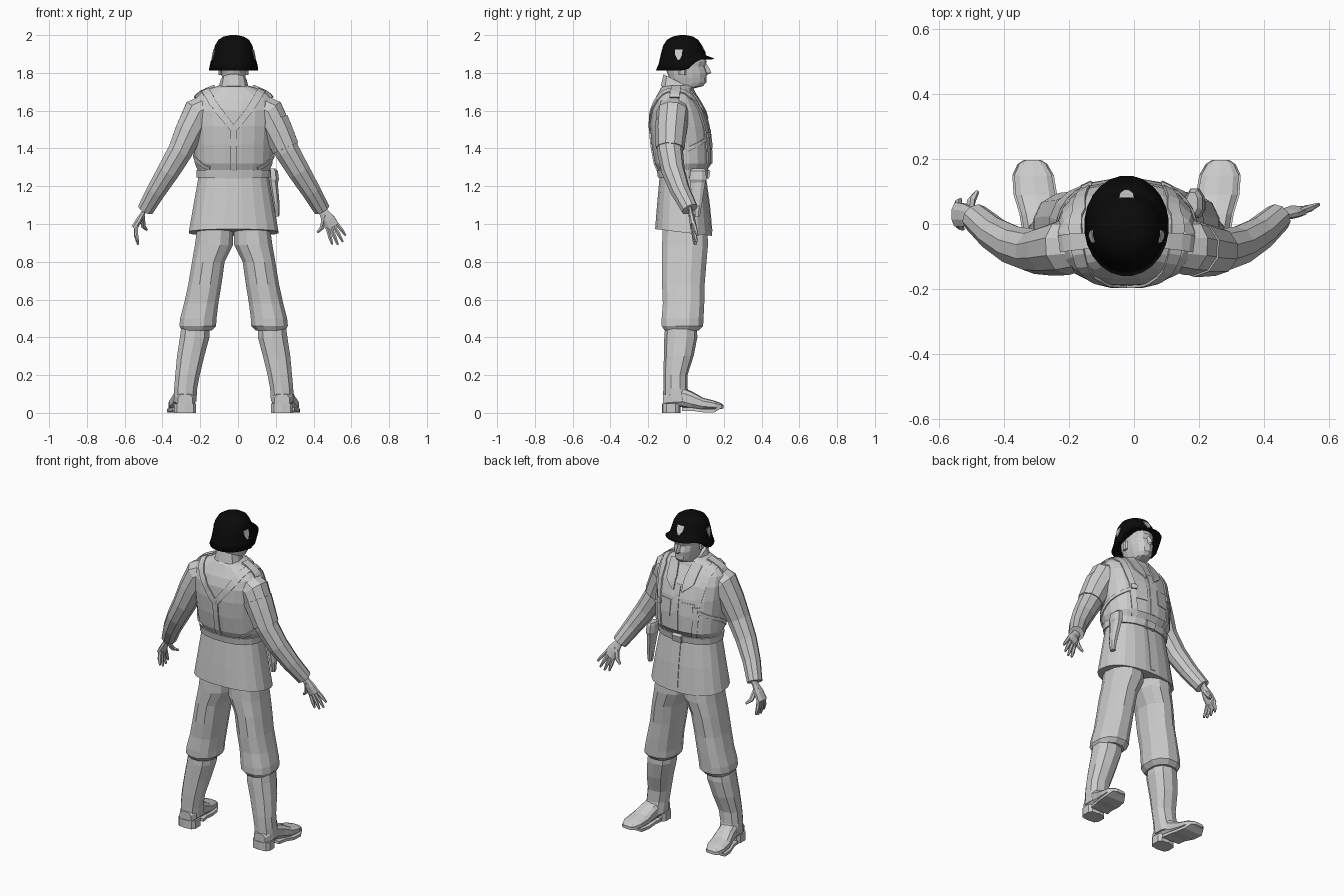
import bpy, bmesh, math
from mathutils import Vector as V
from mathutils.bvhtree import BVHTree

CX = -0.023   # body axis; parts are built symmetric about it


def material(name, r):
    m = bpy.data.materials.new(name)
    m.diffuse_color = (r, r, r, 1)
    return m


GREY = material("uniform grey", 0.6)
BLACK = material("helmet black", 0.003)


def loft(name, rings, mat=GREY, caps=True, smooth=False):
    """Skin a list of equal-length closed rings."""
    bm = bmesh.new()
    vs = [[bm.verts.new(p) for p in r] for r in rings]
    n = len(rings[0])
    for a, b in zip(vs, vs[1:]):
        for i in range(n):
            bm.faces.new((a[i], a[(i + 1) % n], b[(i + 1) % n], b[i]))
    if caps:
        bm.faces.new(vs[0])
        bm.faces.new(vs[-1])
    bmesh.ops.recalc_face_normals(bm, faces=bm.faces)
    for f in bm.faces:
        f.smooth = smooth
    me = bpy.data.meshes.new(name)
    tree = BVHTree.FromBMesh(bm)
    bm.to_mesh(me)
    bm.free()
    me.materials.append(mat)
    ob = bpy.data.objects.new(name, me)
    ob.location.x = CX
    bpy.context.collection.objects.link(ob)
    return ob, tree


def pw(v, e):
    return math.copysign(abs(v) ** e, v)


def ring(z, x0, x1, y0, y1, n=14, e=0.85, tilt=0.0, s=1):
    """Horizontal rounded section given by its extents."""
    out = []
    for i in range(n):
        a = 2 * math.pi * (i + 0.5) / n
        dy = (y1 - y0) / 2 * pw(math.sin(a), e)
        out.append(V((s * ((x0 + x1) / 2 + (x1 - x0) / 2 * pw(math.cos(a), e)),
                      (y0 + y1) / 2 + dy, z + tilt * dy)))
    return out


def body(name, rows, **k):
    return loft(name, [ring(r[0], -r[1], r[1], r[2], r[3], tilt=(r[4] if len(r) > 4 else 0), **k)
                       for r in rows])


def tube(name, pts, n=10, s=1, flat=1.0, wide=V((0, 1, 0))):
    """Tube through (x, y, z, radius) points; flat squashes it across 'wide'."""
    rings = []
    P = [V((s * p[0], p[1], p[2])) for p in pts]
    for i, p in enumerate(pts):
        t = (P[min(i + 1, len(P) - 1)] - P[max(i - 1, 0)]).normalized()
        u = t.cross(wide).normalized()
        v = u.cross(t)
        rings.append([P[i] + p[3] * (flat * math.cos(a) * u + math.sin(a) * v)
                      for a in (2 * math.pi * (k + 0.5) / n for k in range(n))])
    return loft(name, rings)


def strap(name, tree, pts, mat=GREY, s=1, sub=5, out=0.008):
    """Band lying on a surface through (x, y, z, width) points."""
    q = [V((s * p[0], p[1], p[2], p[3])) for p in pts]
    path = [a.lerp(b, k / sub) for a, b in zip(q, q[1:]) for k in range(sub)] + [q[-1]]
    rings = []
    for i, p in enumerate(path):
        loc, nor, _, _ = tree.find_nearest(p.xyz)
        t = (path[min(i + 1, len(path) - 1)] - path[max(i - 1, 0)]).xyz
        w = t.cross(nor).normalized() * p.w / 2
        a, an = tree.find_nearest(loc + w)[:2]
        b, bn = tree.find_nearest(loc - w)[:2]
        rings.append([a - an * .004, a + an * out, b + bn * out, b - bn * .004])
    return loft(name, rings, mat)


# Jacket: z, half width, back y, front y, tilt
jacket, coat = body("jacket", [
    (.955, .24, -.165, .14, -.12), (1.1, .215, -.155, .125), (1.24, .19, -.142, .105),
    (1.285, .192, -.148, .112), (1.32, .208, -.165, .137), (1.42, .212, -.183, .137),
    (1.52, .218, -.192, .125), (1.6, .22, -.188, .1), (1.655, .212, -.17, .068),
    (1.69, .185, -.15, .045), (1.72, .12, -.135, .035), (1.735, .07, -.12, .03)], n=20)
body("collar", [(1.70, .085, -.135, .05, -.35), (1.755, .07, -.122, .035, -.5),
                (1.75, .06, -.112, .025, -.5)], n=12)
body("belt", [(1.245, .198, -.15, .114), (1.285, .2, -.156, .12)], n=20)

# Harness, flaps and pockets lying on the jacket
strap("back_strap", coat, [(0, -.2, 1.5, .034), (0, -.15, 1.28, .034)])
strap("front_flap", coat, [(0, .12, 1.6, .03), (0, .14, 1.32, .03)], out=.004)
strap("skirt_flap", coat, [(0, .11, 1.24, .03), (0, .14, .96, .03)], out=.004)
strap("buckle", coat, [(-.03, .11, 1.265, .055), (.03, .11, 1.265, .055)], out=.018, sub=2)
for s in (1, -1):
    strap("rear_brace", coat, [(.14, -.09, 1.69, .042), (.08, -.18, 1.6, .036), (0, -.2, 1.5, .034)], s=s)
    strap("front_brace", coat, [(.14, -.09, 1.69, .042), (.14, .03, 1.65, .04),
                                (.135, .12, 1.5, .034), (.11, .11, 1.28, .03)], s=s)
    strap("side_brace", coat, [(.135, .12, 1.46, .02), (.215, -.02, 1.38, .02), (.13, -.14, 1.29, .02)], s=s)
    strap("brace_button", coat, [(.125, .12, 1.485, .03), (.125, .12, 1.455, .03)], s=s, sub=1, out=.016)
    strap("lapel", coat, [(.075, .02, 1.71, .06), (.06, .09, 1.62, .07), (.03, .12, 1.56, .006)], s=s)
    strap("chest_pocket", coat, [(.075, .13, 1.5, .075), (.075, .13, 1.4, .075)], s=s, out=.005)
    strap("epaulette", coat, [(.1, -.05, 1.72, .045), (.205, -.06, 1.67, .05)], s=s, out=.012)

# Sleeves: path and radius
ARM = [(.12, -.065, 1.625, .075), (.185, -.07, 1.59, .088), (.235, -.08, 1.49, .079),
       (.283, -.085, 1.385, .069), (.345, -.068, 1.28, .062), (.41, -.03, 1.175, .053),
       (.466, .02, 1.078, .045)]
for s in (1, -1):
    tube("sleeve", ARM, s=s)
tube("arm_band", [(.21, -.076, 1.54, .087), (.235, -.08, 1.49, .083), (.276, -.084, 1.4, .076)])


# Hands: wrist, palm and spread fingers given by their tips
def hand(side, wrist, knuckle, spread, tips, thumb, wide):
    w, k, sp = V(wrist), V(knuckle), V(spread)
    tube(side + "_palm", [(*w.lerp(k, -.3), .026), (*w, .026), (*w.lerp(k, .5), .038), (*k, .04)],
         n=8, flat=.45, wide=wide)
    for i, t in enumerate(tips):
        base, t = k + sp * (i - 1.5), V(t)
        tube(side + "_finger", [(*base.lerp(w, .15), .011), (*base.lerp(t, .5), .011), (*t, .006)], n=6)
    tube(side + "_thumb", [(*w.lerp(k, .2), .016), (*w.lerp(k, .6).lerp(V(thumb), .6), .013),
                           (*thumb, .007)], n=6)


hand("right", (.475, .025, 1.065), (.523, .04, .985), (-.016, 0, -.012),
     [(.592, .06, .94), (.578, .055, .905), (.552, .05, .89), (.522, .045, .892)],
     (.443, .05, .955), V((1, 0, 0)))
hand("left", (-.475, .025, 1.065), (-.525, .03, .98), (0, .019, 0),
     [(-.505, -.015, .905), (-.505, .015, .89), (-.507, .045, .893), (-.512, .075, .905)],
     (-.46, .1, .97), V((0, 1, 0)))

# Legs: z, inner x, outer x, back y, front y
TROUSER = [(1.02, .0, .19, -.125, .115), (.89, .0, .208, -.13, .12), (.8, .045, .223, -.13, .112),
           (.68, .062, .243, -.13, .102), (.58, .078, .265, -.126, .1), (.5, .088, .286, -.132, .096),
           (.46, .09, .29, -.132, .094), (.435, .115, .275, -.115, .07)]
SHAFT = [(.46, .125, .28, -.11, .058), (.4, .125, .288, -.115, .06), (.3, .152, .303, -.117, .04),
         (.2, .177, .312, -.12, .008), (.13, .19, .318, -.12, .008), (.06, .195, .32, -.122, .03)]
# Foot: y, centre x, half width, bottom z, top z
FOOT = [(-.122, .256, .04, .03, .1), (-.09, .257, .056, .03, .12), (-.02, .262, .056, .03, .135),
        (.03, .27, .056, .02, .115), (.09, .281, .063, .016, .08), (.15, .288, .06, .016, .065),
        (.185, .29, .042, .02, .052), (.198, .29, .022, .025, .042)]
for s in (1, -1):
    loft("trouser_leg", [ring(*r, n=12, s=s) for r in TROUSER])
    loft("boot_shaft", [ring(*r, n=10, s=s) for r in SHAFT])
    loft("boot_foot", [[V((s * (c + w * pw(math.cos(a), .7)), y,
                           (z0 + z1) / 2 + (z1 - z0) / 2 * pw(math.sin(a), .7)))
                        for a in (2 * math.pi * (i + .5) / 10 for i in range(10))]
                       for y, c, w, z0, z1 in FOOT])
    loft("boot_heel", [ring(z, .197, .317, -.128, -.03, n=10, e=.6, s=s) for z in (0, .05)])
    loft("boot_sole", [[V((s * (c + i * (w + .004)), y, z + (.02 if y > .18 else .008 if y < .05 else 0)))
                        for i, z in ((-1, .003), (1, .003), (1, .02), (-1, .02))]
                       for y, c, w, _, _ in FOOT[2:]])

# Holster on the right hip
loft("holster", [ring(1.04, .215, .242, .04, .075, n=8), ring(1.1, .208, .245, .03, .085, n=8),
                 ring(1.22, .185, .235, .02, .105, n=8), ring(1.235, .18, .242, .015, .112, n=8),
                 ring(1.28, .18, .236, .02, .108, n=8), ring(1.295, .185, .22, .03, .1, n=8)])

# Head and nose
body("head", [(1.66, .055, -.1, .01), (1.715, .056, -.092, .03), (1.73, .05, -.088, .09),
              (1.75, .056, -.086, .108), (1.775, .063, -.09, .108), (1.80, .067, -.1, .112),
              (1.835, .071, -.11, .1), (1.86, .073, -.115, .11), (1.93, .07, -.1, .075),
              (1.96, .04, -.06, .04)], n=14, e=.9)
loft("nose", [[V((-w, .095, z)), V((0, y, z)), V((w, .095, z))]
              for z, w, y in ((1.79, .014, .112), (1.8, .017, .134), (1.82, .012, .126), (1.85, .008, .108))])
for s in (1, -1):
    loft("ear", [ring(z, .062, .08, -.04, .0, n=6, s=s) for z in (1.79, 1.84)])


# Helmet: back z, front z, half width, back y, front y
def helmet_ring(zb, zf, w, y0, y1):
    r = ring(0, -w, w, y0, y1, n=24, e=1)
    for p in r:
        k = min(1, max(0, (p.y + .01) / .09))
        p.z = zb + (zf - zb) * k * k * (3 - 2 * k)
    return r


shell, dome = loft("helmet", [helmet_ring(*r) for r in [
    (1.85, 1.89, .08, -.1, .08), (1.812, 1.872, .124, -.155, .14), (1.812, 1.877, .131, -.161, .15),
    (1.85, 1.892, .118, -.145, .108), (1.9, 1.915, .11, -.134, .098), (1.945, 1.945, .1, -.122, .085),
    (1.975, 1.975, .082, -.102, .066), (1.992, 1.992, .055, -.072, .038), (2, 2, .018, -.035, 0)]],
    BLACK, smooth=True)

# Plain shield plates on the helmet
for s in (1, -1):
    strap("side_plate", dome, [(.11, -.04, 1.925, .04), (.115, -.04, 1.895, .036), (.12, -.04, 1.87, .01)],
          s=s, sub=2, out=.004)
strap("front_plate", dome, [(0, .085, 1.955, .045), (0, .095, 1.925, .04), (0, .1, 1.9, .01)], sub=2, out=.004)
